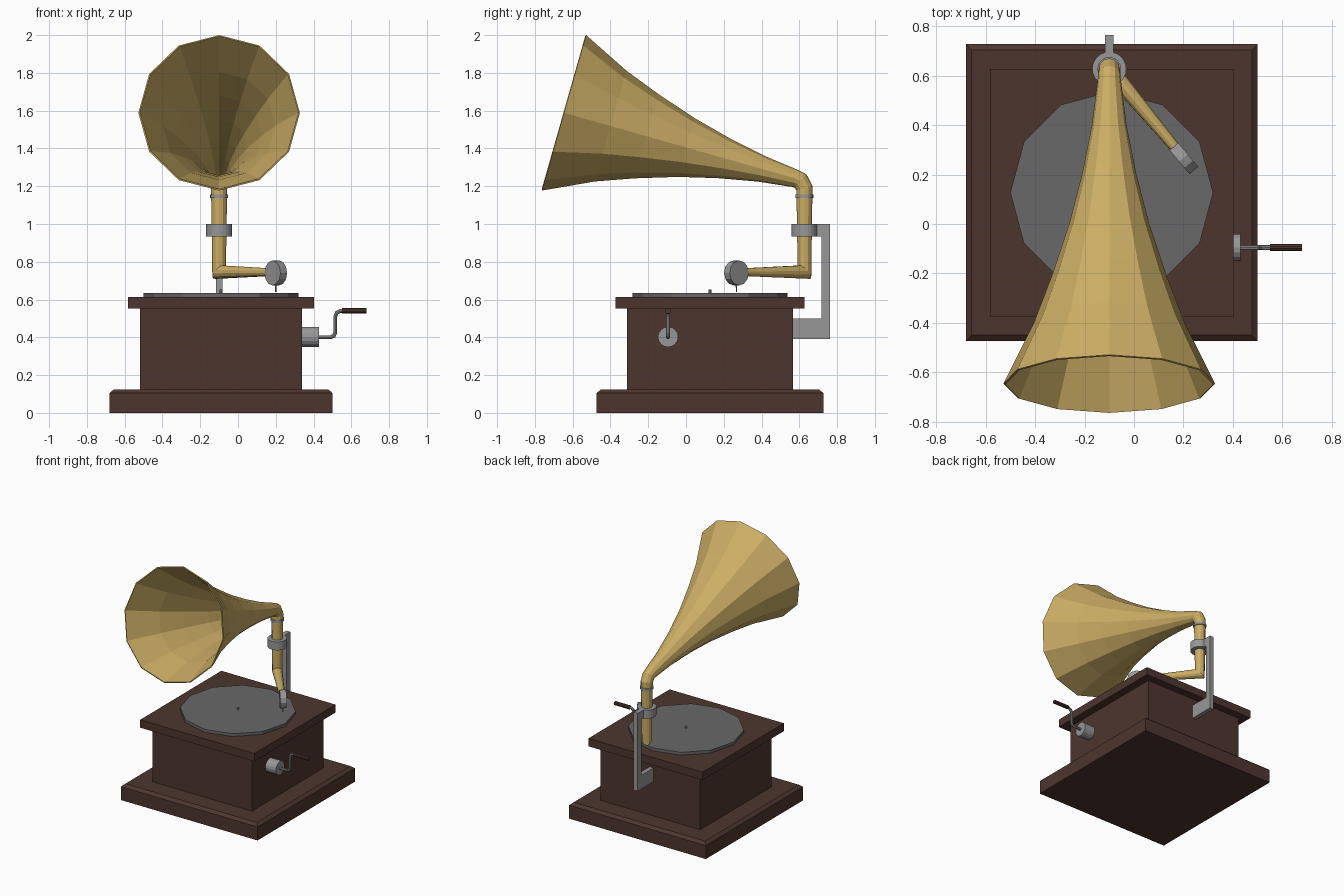
import bpy, bmesh, math
from mathutils import Vector

if "Cube" in bpy.data.objects:
    bpy.data.objects.remove(bpy.data.objects["Cube"])


def material(name, rgb):
    m = bpy.data.materials.new(name)
    m.diffuse_color = (*rgb, 1)
    m.use_nodes = True
    m.node_tree.nodes["Principled BSDF"].inputs["Base Color"].default_value = m.diffuse_color
    return m


WOOD = material("dark wood", (0.075, 0.036, 0.028))
BRASS = material("brass", (0.60, 0.42, 0.13))
STEEL = material("steel", (0.31, 0.31, 0.31))
DARK = material("dark grey", (0.14, 0.14, 0.14))


def finish(name, bm, mat):
    mesh = bpy.data.meshes.new(name)
    bm.to_mesh(mesh)
    bm.free()
    mesh.materials.append(mat)
    ob = bpy.data.objects.new(name, mesh)
    bpy.context.collection.objects.link(ob)
    return ob


def box(name, lo, hi, mat, chamfer=None):
    """Box between two corners; chamfer = (inset, rise) of the top face."""
    bm = bmesh.new()
    bmesh.ops.create_cube(bm, size=1)
    for v in bm.verts:
        v.co = [lo[i] + (v.co[i] + 0.5) * (hi[i] - lo[i]) for i in range(3)]
    if chamfer:
        top = max(bm.faces, key=lambda f: f.calc_center_median().z)
        bmesh.ops.inset_region(bm, faces=[top], thickness=chamfer[0], depth=chamfer[1])
    return finish(name, bm, mat)


def sweep(name, path, radii, mat, side, sides=12, caps=True):
    """Round section swept along a path with mitred corners; 'side' is the first section axis."""
    pts = [Vector(p) for p in path]
    dirs = [(b - a).normalized() for a, b in zip(pts, pts[1:])]
    bm = bmesh.new()
    rings = []
    u = Vector(side).normalized()
    prev = dirs[0]
    for i, p in enumerate(pts):
        d0, d1 = dirs[max(i - 1, 0)], dirs[min(i, len(dirs) - 1)]
        t = (d0 + d1).normalized()
        u = prev.rotation_difference(t) @ u
        u = (u - t * u.dot(t)).normalized()
        prev = t
        v = t.cross(u)
        bend = d1 - d0
        ring = []
        for k in range(sides):
            a = 2 * math.pi * k / sides
            o = (u * math.cos(a) + v * math.sin(a)) * radii[i]
            if bend.length > 1e-4:
                m = bend.normalized()
                o += m * o.dot(m) * (1 / t.dot(d1) - 1)
            ring.append(bm.verts.new(p + o))
        rings.append(ring)
    for a, b in zip(rings, rings[1:]):
        for k in range(sides):
            j = (k + 1) % sides
            bm.faces.new((a[k], a[j], b[j], b[k]))
    if caps:
        bm.faces.new(rings[0][::-1])
        bm.faces.new(rings[-1])
    return finish(name, bm, mat)


X, Y, Z = (1, 0, 0), (0, 1, 0), (0, 0, 1)
CX, CY = -0.09, 0.127      # cabinet centre
PX, PY = -0.10, 0.627      # upright tube position

# Cabinet
def slab(name, wx, wy, z0, z1, chamfer=None):
    box(name, (CX - wx, CY - wy, z0), (CX + wx, CY + wy, z1), WOOD, chamfer)

slab("base_plinth", 0.59, 0.60, 0, 0.105, (0.033, 0.02))
slab("cabinet_body", 0.43, 0.44, 0.12, 0.56)
slab("cabinet_lid", 0.493, 0.50, 0.552, 0.614)

# Turntable
sweep("turntable", [(CX, CY, 0.61), (CX, CY, 0.636)], [0.41] * 2, DARK, X)
sweep("spindle", [(CX, CY, 0.63), (CX, CY, 0.652)], [0.008] * 2, STEEL, X, 8)

# Horn: elbow, then straight axis with flaring radius
axis = lambda y: 1.589 - (y + 0.647) * 0.2838
flare = [(0.55, 0.047), (0.4, 0.066), (0.2, 0.106), (0.0, 0.158),
         (-0.21, 0.228), (-0.4, 0.301), (-0.647, 0.424)]
path = [(PX, PY, 1.14), (PX, PY, 1.19), (PX, 0.606, 1.228), (PX, 0.58, 1.2405)]
path += [(PX, y, axis(y)) for y, r in flare]
horn = sweep("horn", path, [0.039, 0.039, 0.041, 0.043] + [r for y, r in flare],
             BRASS, X, 12, caps=False)
rim = horn.modifiers.new("wall", 'SOLIDIFY')
rim.thickness = 0.008
rim.offset = 0

# Upright tube bending into the tone arm
sweep("tone_arm", [(PX, PY, 1.15), (PX, PY, 0.745), (0.168, 0.306, 0.745)],
      [0.042, 0.036, 0.021], BRASS, X)
sweep("horn_collar", [(PX, PY, 1.138), (PX, PY, 1.156)], [0.048] * 2, STEEL, X, 16)

# Sound box and needle
head = Vector((0.2, 0.267, 0.741))
across = Vector((0.768, 0.64, 0))
sweep("sound_box", [head - across * 0.023, head + across * 0.023], [0.066] * 2, STEEL, Z, 12)
sweep("needle", [head - Vector((0, 0, 0.06)), (0.2, 0.267, 0.64)], [0.005, 0.003], STEEL, X, 6)

# Rear bracket and clamp
sweep("clamp_ring", [(PX, PY, 0.935), (PX, PY, 1.0)], [0.069] * 2, STEEL, X, 24)
w = 0.017
box("bracket_post", (PX - w, 0.718, 0.392), (PX + w, 0.763, 1.0), STEEL)
box("bracket_foot", (PX - w, 0.56, 0.392), (PX + w, 0.72, 0.50), STEEL)
box("bracket_link", (PX - w, 0.68, 0.935), (PX + w, 0.72, 1.0), STEEL)

# Winding crank
KY = -0.095
sweep("crank_boss", [(0.33, KY, 0.402), (0.43, KY, 0.402)], [0.054] * 2, STEEL, Y, 16)
sweep("crank_rod", [(0.42, KY, 0.40), (0.488, KY, 0.40), (0.507, KY, 0.407), (0.515, KY, 0.425),
                    (0.515, KY, 0.51), (0.523, KY, 0.53), (0.542, KY, 0.54), (0.57, KY, 0.54)],
      [0.010] * 8, STEEL, Y, 8)
sweep("crank_handle", [(0.55, KY, 0.54), (0.68, KY, 0.54)], [0.015] * 2, WOOD, Y, 10)
